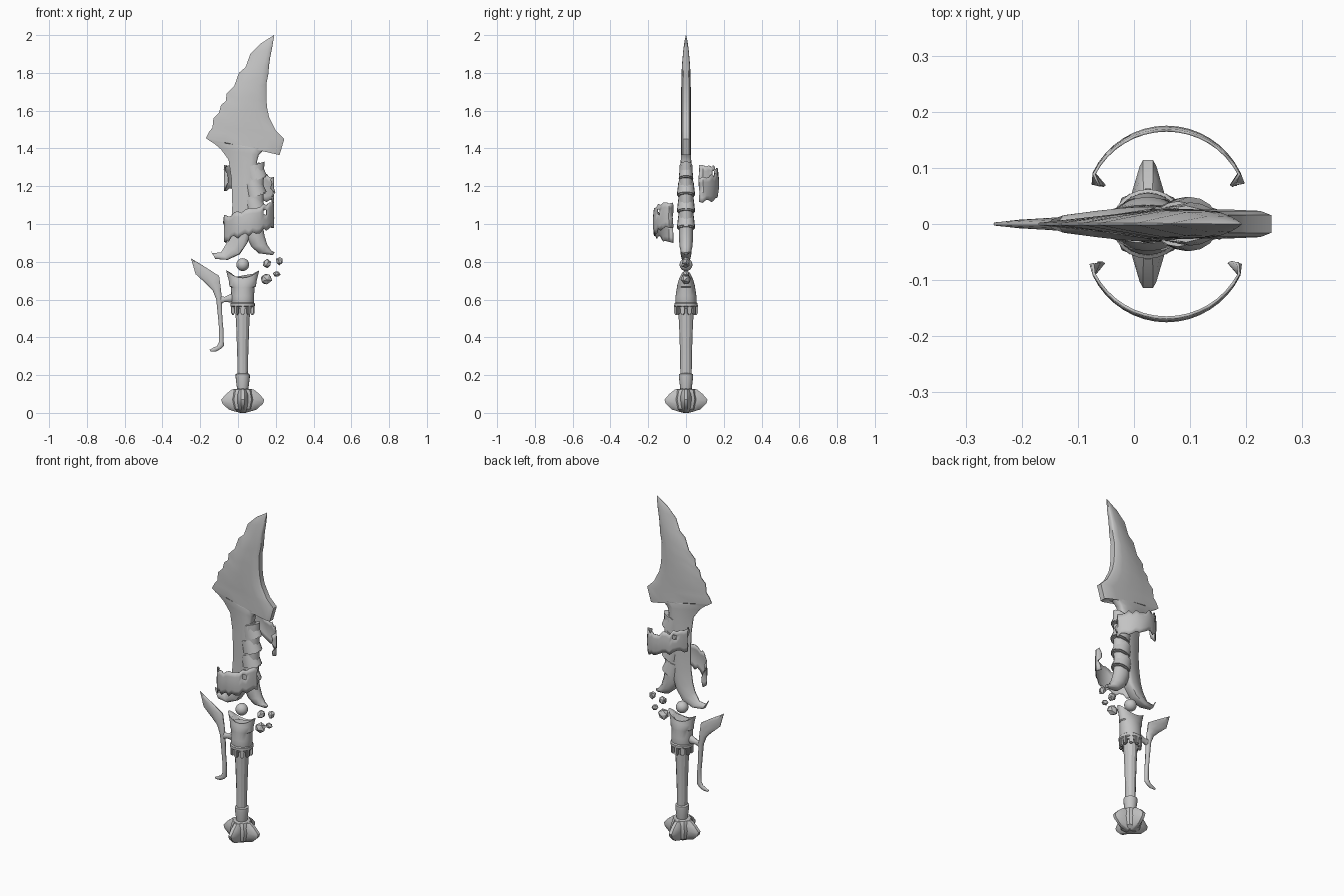
import bpy, bmesh, math, random
from mathutils import Matrix, Vector

random.seed(4)
old = bpy.data.objects.get("Cube")
if old:
    bpy.data.objects.remove(old, do_unlink=True)

AXIS = 0.025   # x of the handle's centre line
GREY = (0.55, 0.55, 0.55, 1)
metal = bpy.data.materials.new("plain grey")
metal.use_nodes = True
metal.diffuse_color = GREY
metal.node_tree.nodes["Principled BSDF"].inputs["Base Color"].default_value = GREY


def finish(name, bm, angle=35, matrix=None):
    """Turn a bmesh into a named, shaded object."""
    bmesh.ops.remove_doubles(bm, verts=bm.verts, dist=0.0005)
    bmesh.ops.recalc_face_normals(bm, faces=bm.faces)
    if matrix:
        bm.transform(matrix)
    mesh = bpy.data.meshes.new(name)
    bm.to_mesh(mesh)
    bm.free()
    mesh.materials.append(metal)
    obj = bpy.data.objects.new(name, mesh)
    bpy.context.collection.objects.link(obj)
    if angle:
        bpy.ops.object.select_all(action="DESELECT")
        obj.select_set(True)
        bpy.context.view_layer.objects.active = obj
        bpy.ops.object.shade_smooth_by_angle(angle=math.radians(angle))
    return obj


def skin(name, rings, angle=35, matrix=None):
    """Bridge equal rings of points and cap both ends."""
    bm = bmesh.new()
    loops = [[bm.verts.new(p) for p in ring] for ring in rings]
    n = len(loops[0])
    for a, b in zip(loops, loops[1:]):
        for i in range(n):
            j = (i + 1) % n
            bm.faces.new((a[i], a[j], b[j], b[i]))
    bm.faces.new(loops[0])
    bm.faces.new(loops[-1])
    return finish(name, bm, angle, matrix)


def ladder(name, rows, section, angle=35, matrix=None):
    """Flat part: each row is left x, z, right x, z and half thickness."""
    rings = []
    for xl, zl, xr, zr, h in rows:
        side = [(xl + (xr - xl) * t, h * w, zl + (zr - zl) * t) for t, w in section]
        rings.append(side + [(x, -y, z) for x, y, z in reversed(side)])
    return skin(name, rings, angle, matrix)


def turned(name, rows, sides=16, rim=0, angle=35):
    """Round part: each row is z, x radius, y radius; rim lifts the last ring's sides."""
    rings = []
    for k, (z, rx, ry) in enumerate(rows):
        lift = rim if k >= len(rows) - 2 else 0
        turns = [math.tau * i / sides for i in range(sides)]
        rings.append([(AXIS + rx * math.cos(a), ry * math.sin(a),
                       z + lift * math.cos(a) ** 2) for a in turns])
    return skin(name, rings, angle)


EDGED = [(0, .08), (.25, .5), (.55, .95), (.8, 1), (.95, .9), (1, .6)]
ROUND = [(0, .25), (.15, .75), (.5, 1), (.85, .75), (1, .25)]

# Blade with chipped cutting edge, two barbs, and stem ending in a hook
blade = [
    (-.15, .87, -.145, .86, .008), (-.135, .845, -.12, .815, .016),
    (-.09, .85, -.055, .81, .024), (-.06, .9, .01, .84, .03),
    (-.045, .95, .05, .9, .032), (-.035, 1.02, .08, 1, .032),
    (-.03, 1.1, .085, 1.1, .032), (-.035, 1.24, .09, 1.23, .03),
    (-.05, 1.34, .1, 1.33, .028), (-.09, 1.395, .11, 1.365, .027),
    (-.125, 1.425, .14, 1.395, .027), (-.15, 1.44, .18, 1.39, .026),
    (-.17, 1.455, .22, 1.365, .026), (-.155, 1.485, .245, 1.45, .026),
    (-.135, 1.51, .2, 1.495, .026), (-.13, 1.56, .165, 1.565, .026),
    (-.1, 1.59, .155, 1.61, .026), (-.09, 1.63, .15, 1.66, .026),
    (-.065, 1.65, .15, 1.7, .026), (-.06, 1.69, .15, 1.74, .025),
    (-.02, 1.73, .16, 1.79, .024), (.005, 1.8, .165, 1.845, .022),
    (.04, 1.83, .17, 1.88, .019), (.065, 1.9, .18, 1.93, .014),
    (.12, 1.955, .187, 1.97, .008), (.19, 2, .192, 1.998, .001)]
ladder("blade", blade, EDGED, 50)

# Rod beside the stem, ending in the opposite hook
ladder("stem_rod", [
    (.045, 1.3, .14, 1.33, .033), (.04, 1.2, .135, 1.2, .038),
    (.035, 1.1, .135, 1.1, .04), (.03, 1, .13, 1, .038),
    (.045, .93, .14, .94, .037), (.07, .88, .155, .89, .035),
    (.11, .845, .175, .86, .028), (.185, .835, .195, .85, .01)], ROUND, 50)

# Overlapping slanted wraps around the rod
for i in range(4):
    bm = bmesh.new()
    bmesh.ops.create_cone(bm, cap_ends=True, segments=16, radius1=.056,
                          radius2=.045, depth=.085)
    bmesh.ops.bevel(bm, geom=[e for e in bm.edges if abs(e.verts[0].co.z - e.verts[1].co.z) < .01],
                    offset=.007, segments=2, affect="EDGES")
    place = (Matrix.Translation((.09 - .002 * i, 0, 1.275 - .087 * i))
             @ Matrix.Rotation(math.radians(-17), 4, "Y")
             @ Matrix.Diagonal((1, .7 if i == 0 else .88, 1, 1)))
    finish("rod_wrap_%d" % (i + 1), bm, 40, place)


# Floating curved plates with torn edges and a small hole
def torn_plate(name, matrix):
    bm = bmesh.new()
    cols, levels = 18, 5
    grid = []
    for i in range(cols + 1):
        a = math.radians(-71 + 142 * i / cols)
        x = .145 * math.sin(a)
        top, low = random.uniform(-.014, .012), random.uniform(-.012, .016)
        column = []
        for j in range(levels + 1):
            v = j / levels
            tear = random.uniform(.8, 1) if i in (0, cols) else 1
            z = .26 * x + (v - .5) * .13 + top * v + low * (1 - v)
            r = .143 + .006 * math.cos(math.pi * (v - .5))
            column.append(bm.verts.new((x * tear, -.024 - r * math.cos(a) + .02 * (1 - tear), z)))
        grid.append(column)
    for i in range(cols):
        for j in range(levels):
            if (i, j) != (cols - 5, levels - 2):
                bm.faces.new((grid[i][j], grid[i + 1][j], grid[i + 1][j + 1], grid[i][j + 1]))
    plate = finish(name, bm, 40, matrix)
    thick = plate.modifiers.new("thickness", "SOLIDIFY")
    thick.thickness = .005
    thick.offset = 0


torn_plate("front_plate", Matrix.Translation((.058, 0, 1.01)))
torn_plate("back_plate", Matrix.Translation((.058, 0, 1.215)) @ Matrix.Rotation(math.pi, 4, "Z"))

# Floating orb and rubble
bm = bmesh.new()
bmesh.ops.create_uvsphere(bm, u_segments=20, v_segments=12, radius=.034)
finish("orb", bm, 60, Matrix.Translation((AXIS, 0, .785)))
for i, (x, z, r) in enumerate([(.155, .79, .027), (.22, .805, .023),
                               (.205, .735, .02), (.15, .708, .031)]):
    bm = bmesh.new()
    bmesh.ops.create_icosphere(bm, subdivisions=1, radius=r)
    for v in bm.verts:
        v.co *= random.uniform(.8, 1.1)
    turn = Matrix.Rotation(i * 1.3, 4, Vector((1, 1, 0)))
    finish("rubble_%d" % (i + 1), bm, 30, Matrix.Translation((x, 0, z)) @ turn)

# Hilt cup, with a stepped lip and a rim rising at both sides
turned("hilt_cup", [(.55, .052, .05), (.57, .06, .056), (.62, .06, .055),
                    (.665, .063, .048), (.67, .07, .048), (.7, .074, .04),
                    (.715, .088, .034), (.7, .06, .022)], 24, .04)

# Prongs gripping the handle under the cup
turned("prong_band", [(.56, .058, .056), (.565, .064, .062),
                      (.58, .064, .062), (.585, .058, .056)], 24)
for i in range(10):
    bm = bmesh.new()
    bmesh.ops.create_cube(bm, size=1)
    bm.transform(Matrix.Diagonal((.02, .023, .058, 1)))
    bmesh.ops.bevel(bm, geom=bm.edges[:], offset=.006, segments=2, affect="EDGES")
    turn = Matrix.Rotation(math.tau * (i + .5) / 10, 4, "Z")
    finish("prong_%d" % (i + 1), bm, 50,
           Matrix.Translation((AXIS, 0, .548)) @ turn @ Matrix.Translation((.053, 0, 0)))

# Side guard with its arm
ladder("side_guard", [
    (-.25, .82, -.245, .815, .003), (-.235, .77, -.17, .77, .007),
    (-.225, .735, -.1, .725, .01), (-.17, .685, -.095, .69, .012),
    (-.135, .65, -.09, .65, .014), (-.115, .6, -.085, .6, .015),
    (-.105, .5, -.083, .5, .013), (-.1, .44, -.077, .44, .012),
    (-.1, .375, -.075, .355, .011), (-.112, .352, -.09, .34, .01),
    (-.125, .348, -.115, .325, .008), (-.15, .335, -.145, .325, .004)], ROUND, 50)
ladder("guard_arm", [(-.105, .62, -.1, .57, .012), (-.07, .614, -.07, .588, .014),
                     (-.02, .64, -.02, .582, .02)], ROUND, 50)

# Handle and lower collar
turned("handle", [(.18, .027, .03), (.3, .029, .031), (.45, .034, .036), (.56, .04, .042)], 12, angle=25)
turned("handle_collar", [(.11, .028, .028), (.135, .031, .031), (.19, .038, .038),
                         (.205, .037, .037), (.21, .028, .028)])

# Pommel: core and four tapering fins
turned("pommel_core", [(.004, .03, .03), (.02, .052, .052), (.07, .066, .066),
                       (.115, .055, .055), (.125, .05, .05), (.128, .03, .03)], 8)
FIN = [(0, 1), (.5, .95), (.9, .5), (1, .3)]
for i, side in enumerate(("left", "back", "right", "front")):
    place = Matrix.Translation((AXIS, 0, 0)) @ Matrix.Rotation(i * math.pi / 2, 4, "Z")
    ladder("pommel_fin_" + side, [
        (0, 0, .03, .004, .016), (0, .02, .075, .018, .024), (0, .05, .108, .05, .028),
        (0, .07, .114, .07, .03), (0, .095, .088, .1, .03),
        (0, .124, .058, .124, .026)], FIN, 35, place)
